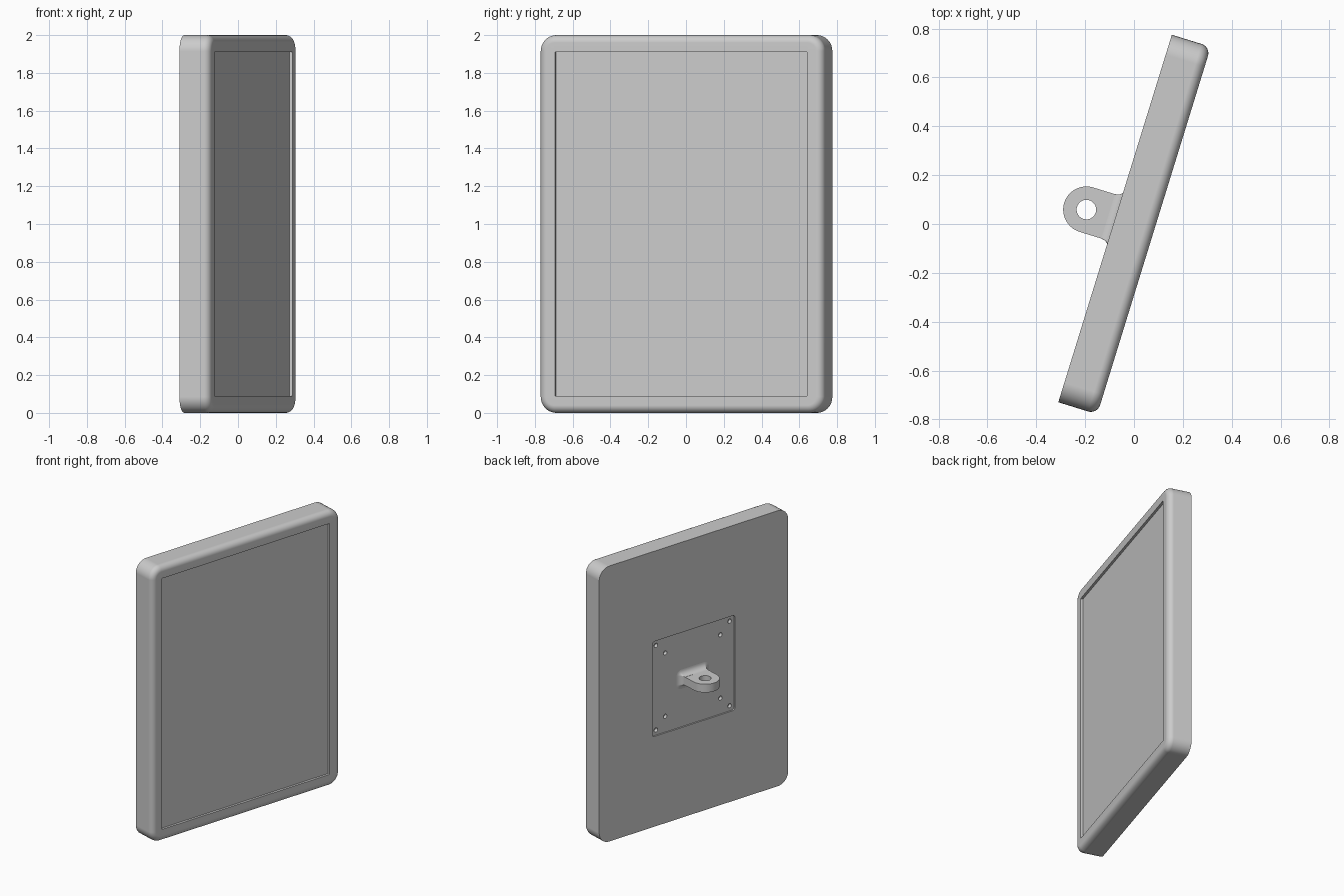
import bpy, bmesh
from math import sin, cos, pi, radians
from mathutils import Matrix

if "Cube" in bpy.data.objects:
    bpy.data.objects.remove(bpy.data.objects["Cube"], do_unlink=True)

# One plain grey for everything
grey = bpy.data.materials.new("light grey")
grey.use_nodes = True
grey.diffuse_color = (0.6, 0.6, 0.6, 1)
grey.node_tree.nodes["Principled BSDF"].inputs["Base Color"].default_value = (0.6, 0.6, 0.6, 1)

# Local frame: x = out of the screen, y = across, origin in the middle of the back
PLACE = Matrix.Translation((-0.0775, 0.0225, 1)) @ Matrix.Rotation(radians(-17.17), 4, "Z")
HALF_W, HALF_H, DEPTH = 0.7875, 1.0, 0.167
EDGE, CORNER = 0.04, 0.085
BEZEL, SCREEN_DEPTH = 0.089, 0.017
PLATE, PLATE_DEPTH = 0.345, 0.01
TAB_R, TAB_HALF_Z, TAB_REACH, FLARE = 0.095, 0.03, 0.123, 0.04


def rounded_ring(x, half_w, half_h, radius, steps=8):
    """Rounded rectangle in the plane at depth x."""
    points = []
    for quarter, (sy, sz) in enumerate([(1, 1), (-1, 1), (-1, -1), (1, -1)]):
        for i in range(steps + 1):
            a = (quarter + i / steps) * pi / 2
            points.append((x, sy * (half_w - radius) + radius * cos(a),
                           sz * (half_h - radius) + radius * sin(a)))
    return points


def finish(name, bm):
    bmesh.ops.recalc_face_normals(bm, faces=bm.faces)
    mesh = bpy.data.meshes.new(name)
    bm.to_mesh(mesh)
    bm.free()
    mesh.materials.append(grey)
    obj = bpy.data.objects.new(name, mesh)
    bpy.context.collection.objects.link(obj)
    obj.matrix_world = PLACE
    return obj


def loft(name, rings):
    """Skin a row of equal rings and cap both ends."""
    bm = bmesh.new()
    rows = [[bm.verts.new(p) for p in ring] for ring in rings]
    for a, b in zip(rows, rows[1:]):
        for i in range(len(a)):
            j = (i + 1) % len(a)
            bm.faces.new((a[i], a[j], b[j], b[i]))
    bm.faces.new(rows[0])
    bm.faces.new(rows[-1])
    return finish(name, bm)


def activate(obj):
    bpy.ops.object.select_all(action="DESELECT")
    obj.select_set(True)
    bpy.context.view_layer.objects.active = obj


def drill(obj, matrices, radius, depth):
    """Cut round holes whose axes are the z axes of the matrices."""
    bm = bmesh.new()
    for m in matrices:
        bmesh.ops.create_cone(bm, cap_ends=True, segments=32, radius1=radius,
                              radius2=radius, depth=depth, matrix=m)
    cutter = finish("hole_cutter", bm)
    cutter.hide_render = True
    mod = obj.modifiers.new("holes", "BOOLEAN")
    mod.operation, mod.solver, mod.object = "DIFFERENCE", "EXACT", cutter
    activate(obj)
    bpy.ops.object.modifier_apply(modifier=mod.name)
    bpy.data.objects.remove(cutter, do_unlink=True)


def smooth(obj):
    activate(obj)
    bpy.ops.object.shade_smooth_by_angle(angle=radians(30))
    obj.modifiers.new("even shading", "WEIGHTED_NORMAL").keep_sharp = True


# Display body: plate recess, back, sides, rounded front edge, screen recess
rings = [rounded_ring(PLATE_DEPTH, PLATE, PLATE, 0.02),
         rounded_ring(0, PLATE, PLATE, 0.02),
         rounded_ring(0, HALF_W, HALF_H, CORNER)]
for i in range(9):
    a = i / 8 * pi / 2
    inset = EDGE * (1 - cos(a))
    rings.append(rounded_ring(DEPTH - EDGE + EDGE * sin(a), HALF_W - inset,
                              HALF_H - inset, CORNER - inset))
for x in (DEPTH, DEPTH - SCREEN_DEPTH):
    rings.append(rounded_ring(x, HALF_W - BEZEL, HALF_H - BEZEL, 0.002))
body = loft("display_body", rings)

# Two squares of screw holes in the mounting plate
drill(body, [Matrix.Translation((PLATE_DEPTH, sy * d, sz * d)) @ Matrix.Rotation(pi / 2, 4, "Y")
             for d in (0.23, 0.307) for sy in (-1, 1) for sz in (-1, 1)], 0.015, 0.05)
smooth(body)

# Pivot tab with a round end and a hole
outline = [(PLATE_DEPTH, TAB_R)]
for i in range(33):
    a = pi / 2 + i / 32 * pi
    outline.append((-TAB_REACH + TAB_R * cos(a), TAB_R * sin(a)))
outline.append((PLATE_DEPTH, -TAB_R))
tab = loft("pivot_tab", [[(x, y, z) for x, y in outline] for z in (-TAB_HALF_Z, TAB_HALF_Z)])
drill(tab, [Matrix.Translation((-TAB_REACH, 0, 0))], 0.04, 0.2)
smooth(tab)

# Flared foot blending the tab into the plate
rings = []
for i in range(9):
    a = i / 8 * pi / 2
    grow = FLARE * (1 - sin(a)) + 0.0005
    rings.append(rounded_ring(PLATE_DEPTH - FLARE * (1 - cos(a)), TAB_R + grow,
                              TAB_HALF_Z + grow, grow))
smooth(loft("tab_foot", rings))
